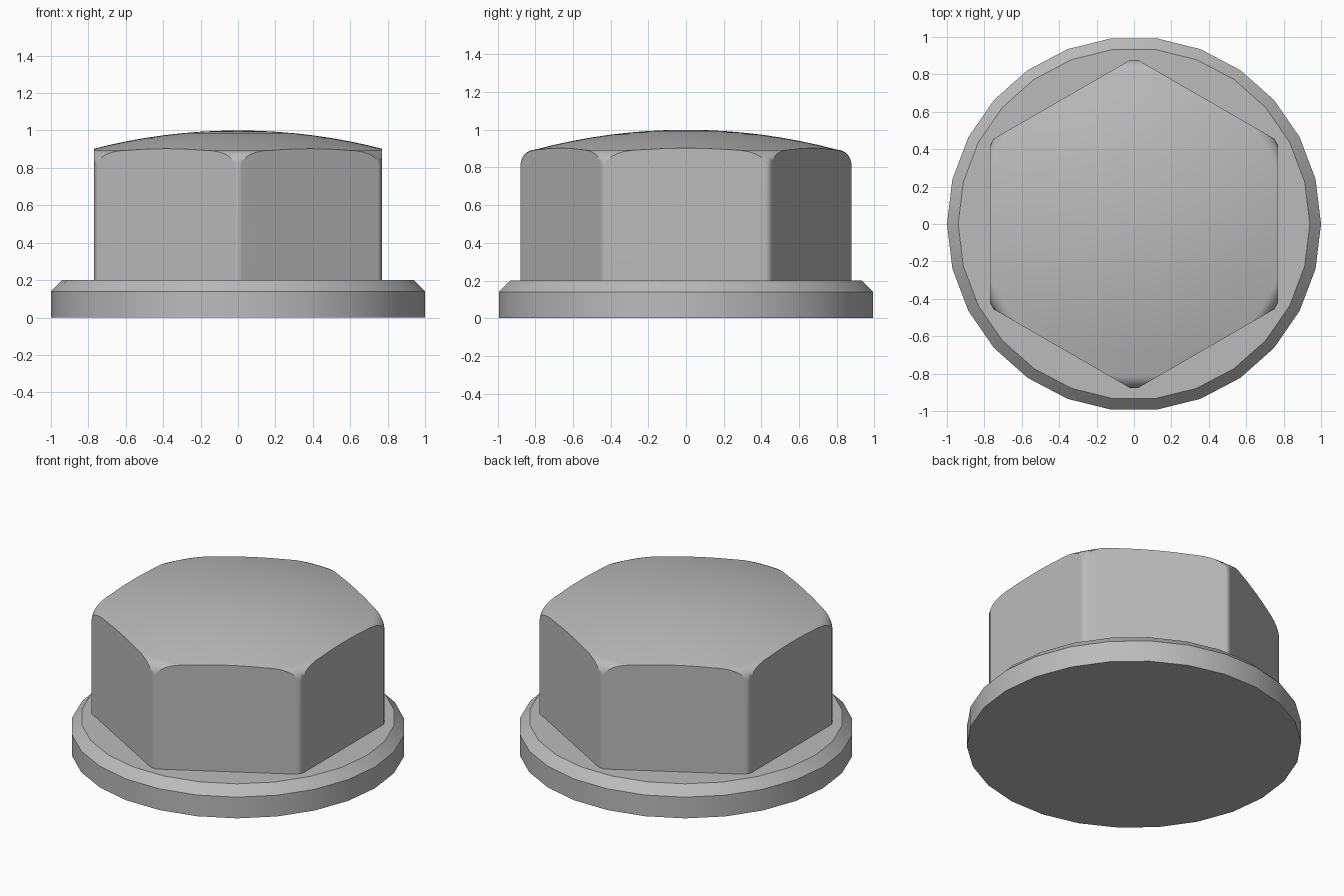
import bpy, bmesh
from math import pi, cos, sin, sqrt
from mathutils import Vector

cube = bpy.data.objects.get("Cube")
if cube:
    bpy.data.objects.remove(cube, do_unlink=True)

# Plain steel, shared by both parts
steel = bpy.data.materials.new("grey_steel")
steel.use_nodes = True
color = (0.5, 0.5, 0.5, 1)
steel.diffuse_color = color
steel.node_tree.nodes["Principled BSDF"].inputs["Base Color"].default_value = color


def lathe(profile, sides):
    """Turn a (radius, height) profile that starts and ends on the axis."""
    bm = bmesh.new()
    verts = [bm.verts.new((r, 0, z)) for r, z in profile]
    edges = [bm.edges.new(pair) for pair in zip(verts, verts[1:])]
    bmesh.ops.spin(bm, geom=verts + edges, cent=(0, 0, 0), axis=(0, 0, 1),
                   angle=2 * pi, steps=sides, use_merge=False)
    bmesh.ops.remove_doubles(bm, verts=bm.verts, dist=1e-4)
    bmesh.ops.recalc_face_normals(bm, faces=bm.faces)
    return bm


def finish(bm, name):
    bmesh.ops.recalc_face_normals(bm, faces=bm.faces)
    mesh = bpy.data.meshes.new(name)
    bm.to_mesh(mesh)
    bm.free()
    mesh.materials.append(steel)
    obj = bpy.data.objects.new(name, mesh)
    bpy.context.collection.objects.link(obj)
    bpy.ops.object.select_all(action='DESELECT')
    obj.select_set(True)
    bpy.context.view_layer.objects.active = obj
    bpy.ops.object.shade_smooth_by_angle(angle=pi / 6)
    weighted = obj.modifiers.new("flat_face_normals", 'WEIGHTED_NORMAL')
    weighted.keep_sharp = True
    return obj


# Round flange with a chamfered upper rim
finish(lathe([(0, 0), (1, 0), (1, 0.14), (0.94, 0.2), (0, 0.2)], 26), "flange")

# Domed, round-shouldered blank for the hexagonal head
ball = 3.1
dome = [(0.1 * i, 1 - ball + sqrt(ball ** 2 - (0.1 * i) ** 2)) for i in range(9)]
corner, fillet = 0.878, 0.08
shoulder = [(corner - fillet + fillet * sin(a), 0.815 + fillet * cos(a))
            for a in (pi / 2 * i / 6 for i in range(1, 7))]
head = lathe(dome + shoulder + [(corner, 0.19), (0, 0.19)], 120)

# Six wrench flats sliced off the blank
for i in range(6):
    normal = Vector((cos(i * pi / 3), sin(i * pi / 3), 0))
    cut = bmesh.ops.bisect_plane(head, geom=head.verts[:] + head.edges[:] + head.faces[:],
                                 plane_co=normal * 0.77, plane_no=normal,
                                 dist=1e-5, clear_outer=True)
    rim = [e for e in cut["geom_cut"] if isinstance(e, bmesh.types.BMEdge)]
    bmesh.ops.holes_fill(head, edges=rim, sides=0)
finish(head, "hex_head")
